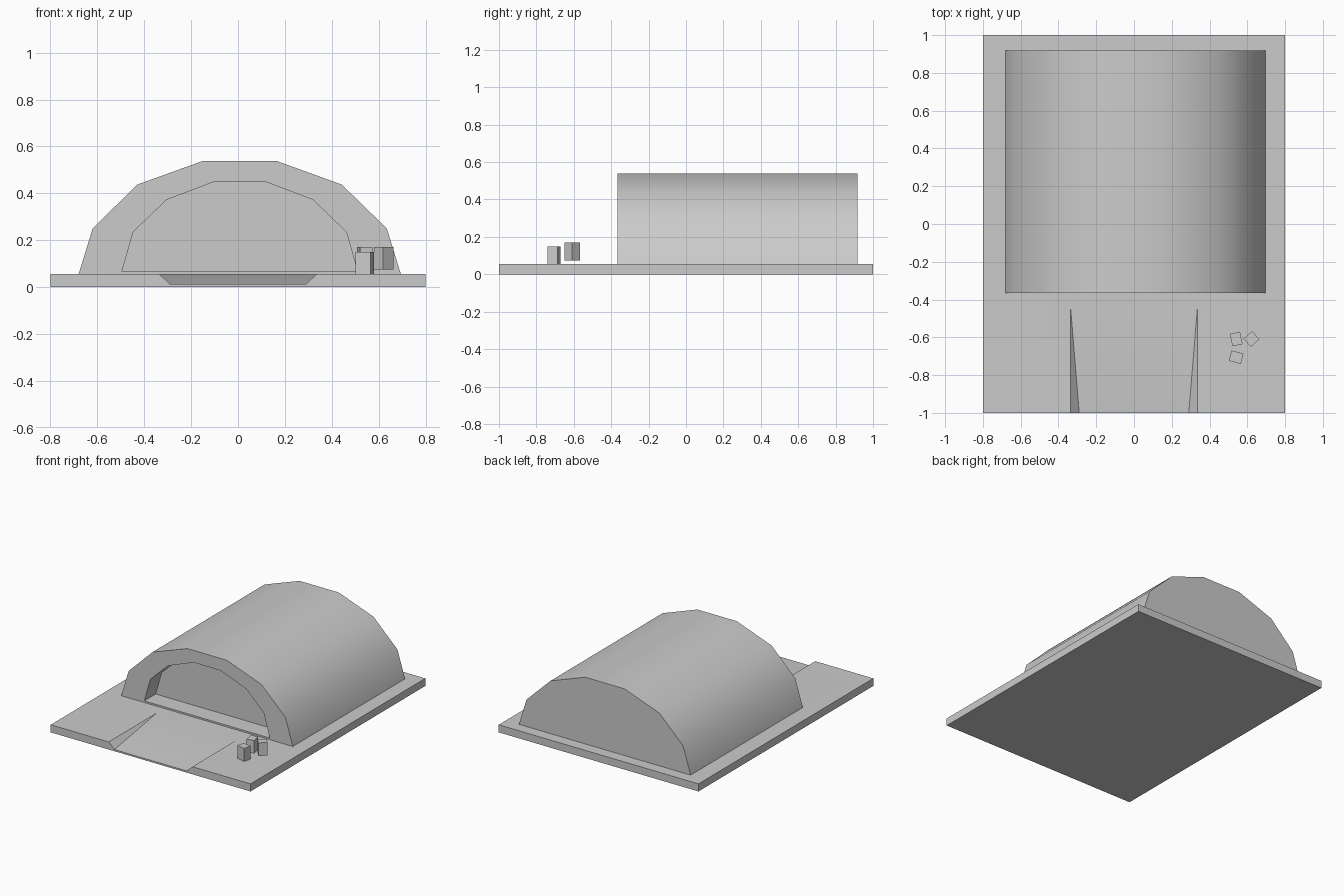
import bpy
import math

if "Cube" in bpy.data.objects:
    bpy.data.objects.remove(bpy.data.objects["Cube"])


def make(name, verts, faces, smooth=True):
    mesh = bpy.data.meshes.new(name)
    mesh.from_pydata(verts, [], faces)
    mesh.update()
    obj = bpy.data.objects.new(name, mesh)
    bpy.context.collection.objects.link(obj)
    bpy.ops.object.select_all(action='DESELECT')
    obj.select_set(True)
    bpy.context.view_layer.objects.active = obj
    if smooth:
        bpy.ops.object.shade_smooth_by_angle(angle=math.radians(40))
    return obj


TOP = 0.055

# Ground slab with a sloped ramp cut into its front edge
front = [(-0.8, TOP), (-0.335, TOP), (-0.29, 0.012),
         (0.29, 0.012), (0.335, TOP), (0.8, TOP)]
verts = [(x, -1, z) for x, z in front]
verts += [(-0.335, -0.45, TOP), (0.335, -0.45, TOP),    # 6, 7 ramp head
          (-0.8, 1, TOP), (0.8, 1, TOP),                # 8, 9 back top
          (-0.8, -1, 0), (0.8, -1, 0), (0.8, 1, 0), (-0.8, 1, 0)]
faces = [(2, 3, 7, 6), (1, 2, 6), (3, 4, 7),
         (0, 1, 6, 8), (6, 7, 9, 8), (4, 5, 9, 7),
         (10, 11, 5, 4, 3, 2, 1, 0), (11, 12, 9, 5),
         (12, 13, 8, 9), (13, 10, 0, 8), (13, 12, 11, 10)]
make("ground_slab", verts, faces)

# Arched shelter: outer shell with a shallow recessed doorway
outer = [(-0.68, TOP), (-0.62, 0.25), (-0.43, 0.437), (-0.15, 0.538),
         (0.165, 0.538), (0.443, 0.437), (0.635, 0.25), (0.695, TOP)]
inner = [(-0.495, 0.067), (-0.447, 0.235), (-0.305, 0.372), (-0.1, 0.45),
         (0.115, 0.45), (0.32, 0.372), (0.462, 0.235), (0.51, 0.067)]
Y_FRONT, Y_BACK, Y_PANEL = -0.365, 0.918, -0.235
n = len(outer)
rings = [(outer, Y_BACK), (outer, Y_FRONT), (inner, Y_FRONT), (inner, Y_PANEL)]
verts = [(x, y, z) for prof, y in rings for x, z in prof]
faces = [tuple(reversed(range(n)))]
for r in range(3):
    for i in range(n):
        j = (i + 1) % n
        faces.append((r * n + i, r * n + j, (r + 1) * n + j, (r + 1) * n + i))
faces.append(tuple(range(3 * n, 4 * n)))
shelter = make("arched_shelter", verts, faces, smooth=False)
# Consistent outward normals
bpy.ops.object.mode_set(mode='EDIT')
bpy.ops.mesh.select_all(action='SELECT')
bpy.ops.mesh.normals_make_consistent(inside=False)
bpy.ops.object.mode_set(mode='OBJECT')
bpy.ops.object.shade_smooth_by_angle(angle=math.radians(40))

# Small crates beside the ramp: x, y, bottom, width, depth, turn
crates = [(0.541, -0.705, 0.055, 0.066, 0.056, -14),
          (0.541, -0.609, 0.075, 0.055, 0.067, 12),
          (0.622, -0.609, 0.075, 0.060, 0.058, 42)]
for k, (x, y, z, w, d, turn) in enumerate(crates, 1):
    h = 0.095
    bpy.ops.mesh.primitive_cube_add(size=1, location=(x, y, z + h / 2),
                                    rotation=(0, 0, math.radians(turn)))
    crate = bpy.context.object
    crate.name = f"crate_{k}"
    crate.scale = (w, d, h)
